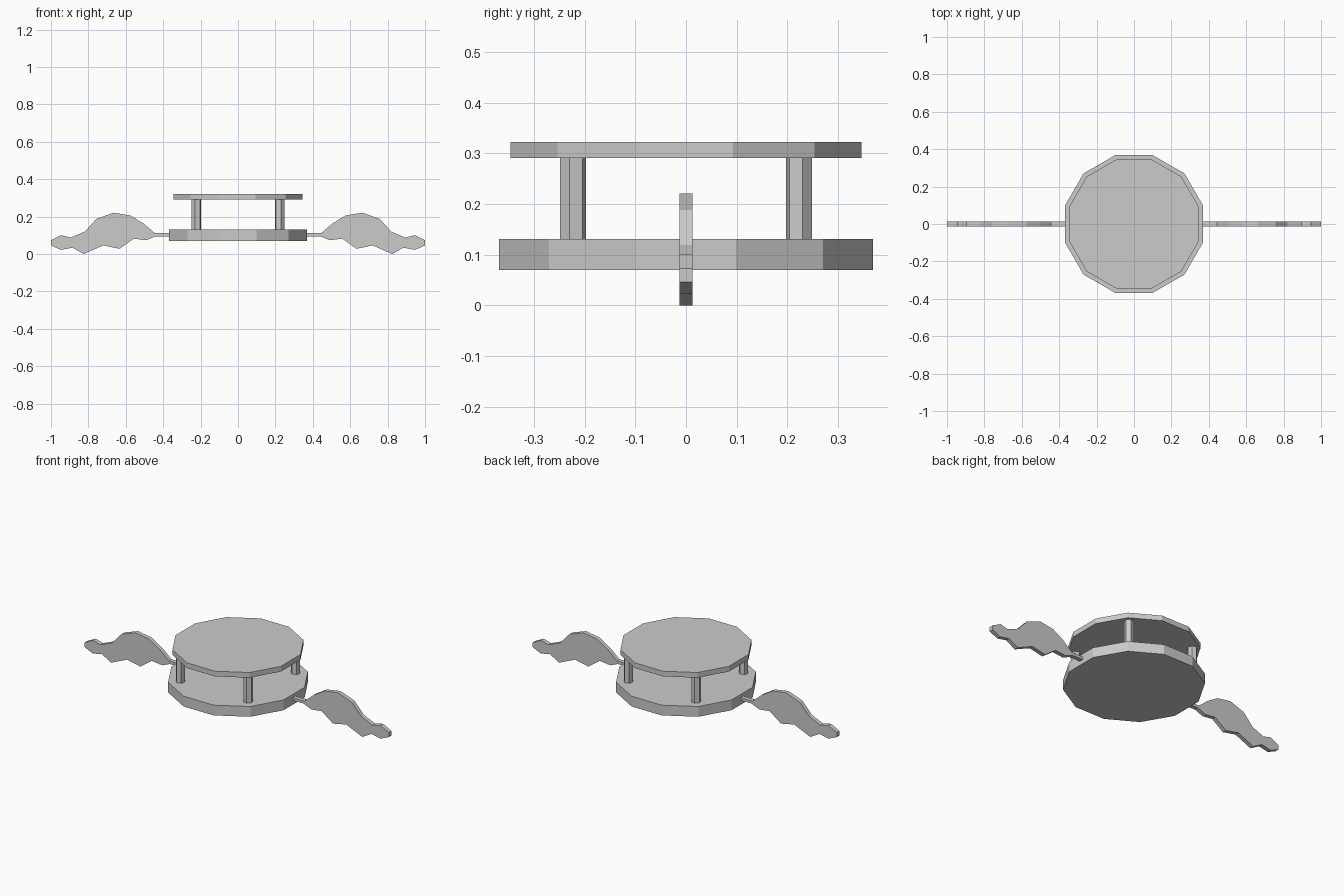
import bpy
import bmesh
import math

cube = bpy.data.objects.get("Cube")
if cube:
    bpy.data.objects.remove(cube, do_unlink=True)

# One plain grey for everything
grey = bpy.data.materials.new("light grey")
grey.use_nodes = True
grey.diffuse_color = (0.6, 0.6, 0.6, 1)
grey.node_tree.nodes["Principled BSDF"].inputs["Base Color"].default_value = (0.6, 0.6, 0.6, 1)


def extrude_outline(name, outline, offset):
    """Solid from a closed outline of 3D points, pushed along offset."""
    bm = bmesh.new()
    face = bm.faces.new([bm.verts.new(p) for p in outline])
    grown = bmesh.ops.extrude_face_region(bm, geom=[face])["geom"]
    moved = [v for v in grown if isinstance(v, bmesh.types.BMVert)]
    bmesh.ops.translate(bm, verts=moved, vec=offset)
    bmesh.ops.recalc_face_normals(bm, faces=bm.faces)
    mesh = bpy.data.meshes.new(name)
    bm.to_mesh(mesh)
    bm.free()
    mesh.materials.append(grey)
    obj = bpy.data.objects.new(name, mesh)
    bpy.context.collection.objects.link(obj)
    return obj


def prism(name, sides, radius, bottom, top, turn, x=0, y=0):
    """Upright prism with its first corner at the angle turn (degrees)."""
    angles = [math.radians(turn + 360 * i / sides) for i in range(sides)]
    ring = [(x + radius * math.cos(a), y + radius * math.sin(a), bottom) for a in angles]
    return extrude_outline(name, ring, (0, 0, top - bottom))


# Twelve-sided plates with flats facing the axes
flat = math.cos(math.radians(15))
prism("base_plate", 12, 0.369 / flat, 0.07, 0.131, 15)
prism("top_plate", 12, 0.346 / flat, 0.291, 0.322, 15)

# Four hexagonal posts, each with a flat facing outward
for label, azimuth in (("back_left", 45), ("back_right", 135),
                       ("front_right", 225), ("front_left", 315)):
    a = math.radians(azimuth)
    prism(label + "_post", 6, 0.0265, 0.131, 0.291, azimuth + 30,
          0.315 * math.cos(a), 0.315 * math.sin(a))

# Thin wings with a narrow stem and ragged lower edge: (x, z)
wing_profile = [
    (0.36, 0.112), (0.445, 0.112), (0.505, 0.163), (0.575, 0.206), (0.665, 0.221),
    (0.757, 0.188), (0.82, 0.119), (0.895, 0.088), (0.945, 0.101), (1.0, 0.073),
    (1.0, 0.046), (0.947, 0.022), (0.885, 0.034), (0.825, 0.0), (0.72, 0.046),
    (0.633, 0.028), (0.558, 0.082), (0.49, 0.074), (0.44, 0.095), (0.36, 0.095),
]
for label, side in (("left_wing", 1), ("right_wing", -1)):
    extrude_outline(label, [(side * x, -0.0125, z) for x, z in wing_profile], (0, 0.025, 0))
